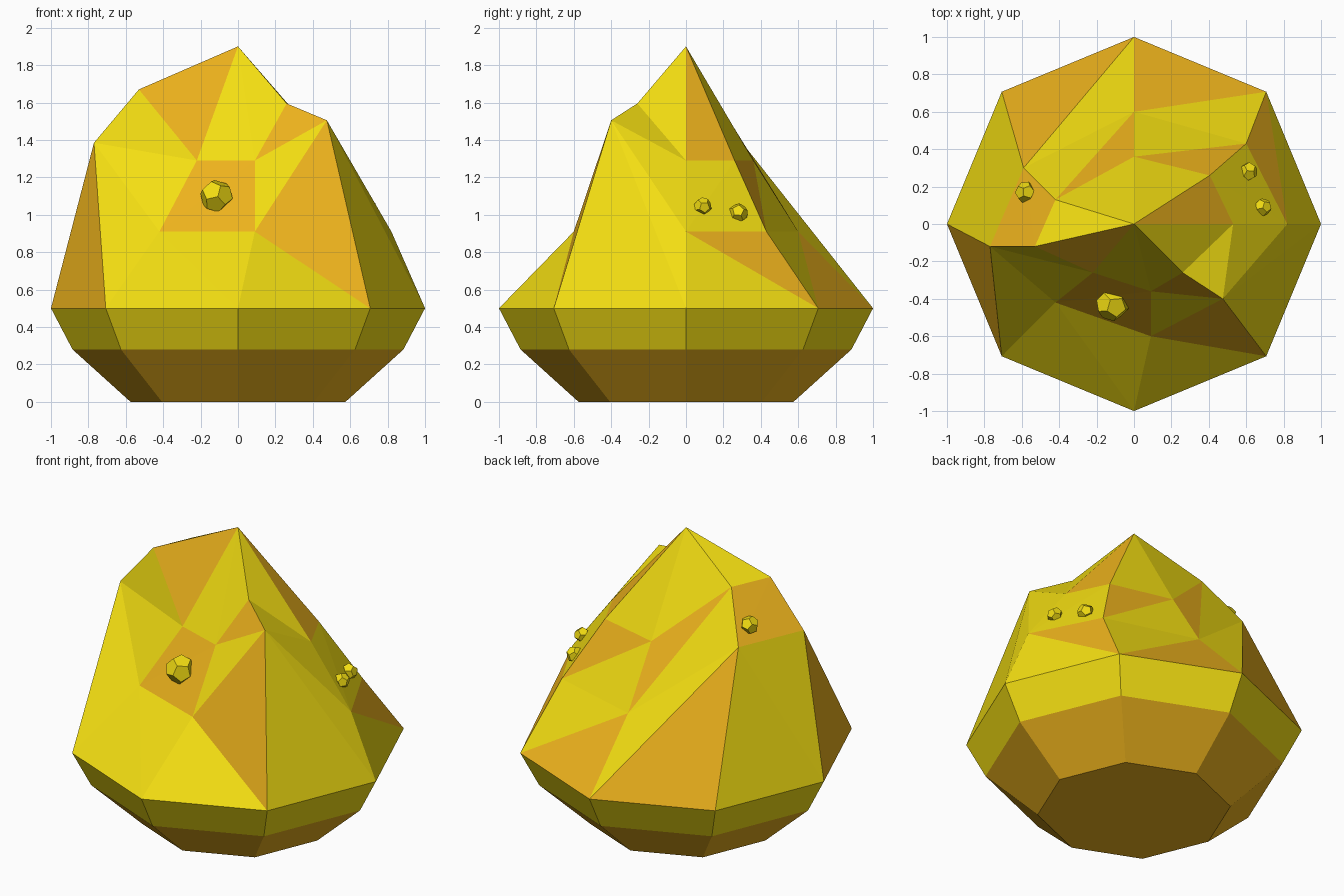
import bpy, bmesh
from math import cos, sin, pi
from mathutils import Vector, Euler

if "Cube" in bpy.data.objects:
    bpy.data.objects.remove(bpy.data.objects["Cube"])


def material(name, colour):
    m = bpy.data.materials.new(name)
    m.diffuse_color = colour
    m.use_nodes = True
    m.node_tree.nodes["Principled BSDF"].inputs["Base Color"].default_value = m.diffuse_color
    return m


YELLOW = material("yellow", (0.90, 0.73, 0.006, 1))
ORANGE = material("orange", (0.85, 0.45, 0.012, 1))


def finish(bm, name):
    bmesh.ops.recalc_face_normals(bm, faces=bm.faces[:])
    me = bpy.data.meshes.new(name)
    bm.to_mesh(me)
    bm.free()
    me.materials.append(YELLOW)
    me.materials.append(ORANGE)
    ob = bpy.data.objects.new(name, me)
    bpy.context.collection.objects.link(ob)
    return ob


# --- Main rock: eight-sided rings, regular below and uneven above ---
bm = bmesh.new()
N = 8


def ring(r, z):
    return [bm.verts.new((r * cos(i * pi / 4), r * sin(i * pi / 4), z)) for i in range(N)]


foot, belly, rim = ring(0.575, 0), ring(0.885, 0.28), ring(1, 0.5)
shoulder = [bm.verts.new(p) for p in (
    (.82, 0, .91), (.60, .43, .91), (0, .60, .91), (-.59, .30, 1.385),
    (-.77, -.12, 1.385), (-.42, -.42, .91), (.09, -.60, .91), (.475, -.40, 1.505))]
crown = [bm.verts.new(p) for p in (
    (.53, 0, 1.29), (.405, .26, 1.29), (0, .36, 1.29), (-.42, .13, 1.67),
    (-.53, -.12, 1.67), (-.22, -.26, 1.29), (.09, -.36, 1.29), (.26, -.26, 1.595))]
tip = bm.verts.new((0, 0, 1.9))


def face(verts, orange):
    bm.faces.new(verts).material_index = int(orange)


def quad_band(lo, hi, orange):
    for i in range(N):
        j = (i + 1) % N
        face((lo[i], lo[j], hi[j], hi[i]), orange)


def facet_band(lo, hi, low_orange, high_orange, rising):
    """Two triangles per side; the diagonal rises or falls to the right."""
    for i in range(N):
        j = (i + 1) % N
        a, b = (hi[j], lo[i]) if i in rising else (hi[i], lo[j])
        face((lo[i], lo[j], a), i in low_orange)
        face((hi[i], hi[j], b), i in high_orange)


face(foot[::-1], True)
quad_band(foot, belly, True)
quad_band(belly, rim, False)
facet_band(rim, shoulder, {1, 2, 4}, {0, 6}, {1, 2})
# orange colouring corrected so the whole side right of front is one facet
facet_band(shoulder, crown, {3, 5}, {1, 2, 3, 5, 6}, {0, 1, 2, 3, 4, 5, 7} - {6})
# the front-right side is cut along the other diagonal
for f in [f for f in bm.faces if set(f.verts) in (
        {shoulder[6], shoulder[7], crown[6]}, {crown[6], crown[7], shoulder[7]})]:
    f.material_index = int(crown[7] in f.verts)
for i in range(N):
    face((crown[i], crown[(i + 1) % N], tip), i in (0, 4))


def flip(lo, hi, i, low_orange, high_orange):
    """Replace both triangles of one side by the opposite pair."""
    j = (i + 1) % N
    corners = {lo[i], lo[j], hi[i], hi[j]}
    old = [f for f in bm.faces if set(f.verts) <= corners]
    bmesh.ops.delete(bm, geom=old, context='FACES_ONLY')
    face((lo[i], lo[j], hi[i]), low_orange)
    face((hi[i], hi[j], lo[j]), high_orange)


flip(shoulder, crown, 6, False, True)
finish(bm, "rock_body")


# --- Pebbles: twelve-sided pentagon solids half sunk in the faces ---
def pebble(name, loc, r, rot):
    src = bmesh.new()
    bmesh.ops.create_icosphere(src, subdivisions=1, radius=1)
    pts = [f.calc_center_median().normalized() for f in src.faces]
    src.free()
    b = bmesh.new()
    for p in pts:
        b.verts.new(p * r)
    bmesh.ops.convex_hull(b, input=b.verts[:])
    bmesh.ops.dissolve_limit(b, angle_limit=0.1, verts=b.verts[:], edges=b.edges[:])
    ob = finish(b, name)
    ob.location = loc
    ob.rotation_euler = rot


pebble("front_pebble", (-.115, -.43, 1.10), .09, (.3, .2, .4))
pebble("right_pebble_back", (.61, .28, 1.01), .052, (.5, .1, .2))
pebble("right_pebble_front", (.69, .09, 1.045), .048, (.1, .6, .3))
pebble("left_pebble", (-.58, .17, 1.48), .057, (.2, .3, .7))
